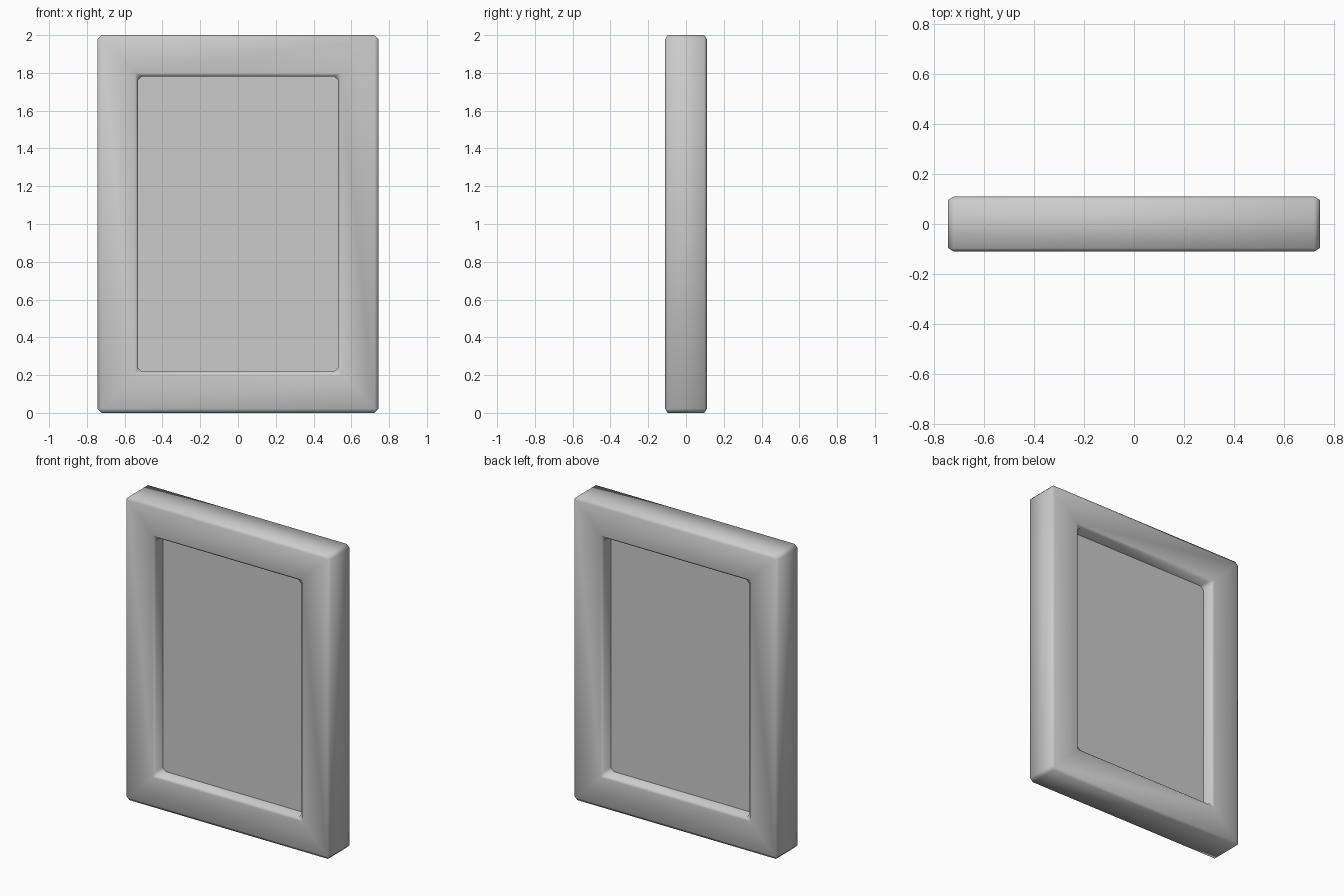
import bpy
import bmesh

cube = bpy.data.objects.get("Cube")
if cube:
    bpy.data.objects.remove(cube, do_unlink=True)


def make_material(name, colour):
    mat = bpy.data.materials.new(name)
    mat.use_nodes = True
    mat.diffuse_color = colour
    mat.node_tree.nodes["Principled BSDF"].inputs["Base Color"].default_value = colour
    return mat


grey = make_material("plain grey", (0.6, 0.6, 0.6, 1))


def add_object(name, bm, smooth):
    bmesh.ops.remove_doubles(bm, verts=bm.verts, dist=0.0001)
    bmesh.ops.recalc_face_normals(bm, faces=bm.faces)
    mesh = bpy.data.meshes.new(name)
    bm.to_mesh(mesh)
    bm.free()
    mesh.materials.append(grey)
    for poly in mesh.polygons:
        poly.use_smooth = smooth
    obj = bpy.data.objects.new(name, mesh)
    bpy.context.collection.objects.link(obj)
    return obj


def ring(bm, half_w, half_h, cut, y):
    """Rectangular loop with clipped corners, centred at z = 1."""
    verts = []
    for sx, sz in ((1, 1), (-1, 1), (-1, -1), (1, -1)):
        corner = [(half_w, half_h - cut), (half_w - cut, half_h)]
        if sx != sz:
            corner.reverse()
        verts += [bm.verts.new((sx * x, y, 1 + sz * z)) for x, z in corner]
    return verts


# Frame: closed bevelled section swept round the opening
bevel = 0.022
section = [
    (0.745, 1.0, bevel, -0.097),
    (0.745 - bevel, 1.0 - bevel, 0, -0.11),
    (0.545, 0.798, 0, -0.11),
    (0.53, 0.782, bevel, -0.097),
]
section += [(w, h, c, -y) for w, h, c, y in reversed(section)]
bm = bmesh.new()
rings = [ring(bm, *s) for s in section]
for a, b in zip(rings, rings[1:] + rings[:1]):
    for i in range(len(a)):
        j = (i + 1) % len(a)
        bm.faces.new((a[i], a[j], b[j], b[i]))
bmesh.ops.dissolve_degenerate(bm, dist=0.0001, edges=bm.edges)
add_object("frame", bm, True)

# Panel: thin slab recessed from both sides
bm = bmesh.new()
bmesh.ops.create_cube(bm, size=1)
for v in bm.verts:
    v.co = (v.co.x * 1.08, v.co.y * 0.05, 1 + v.co.z * 1.58)
add_object("centre_panel", bm, False)
